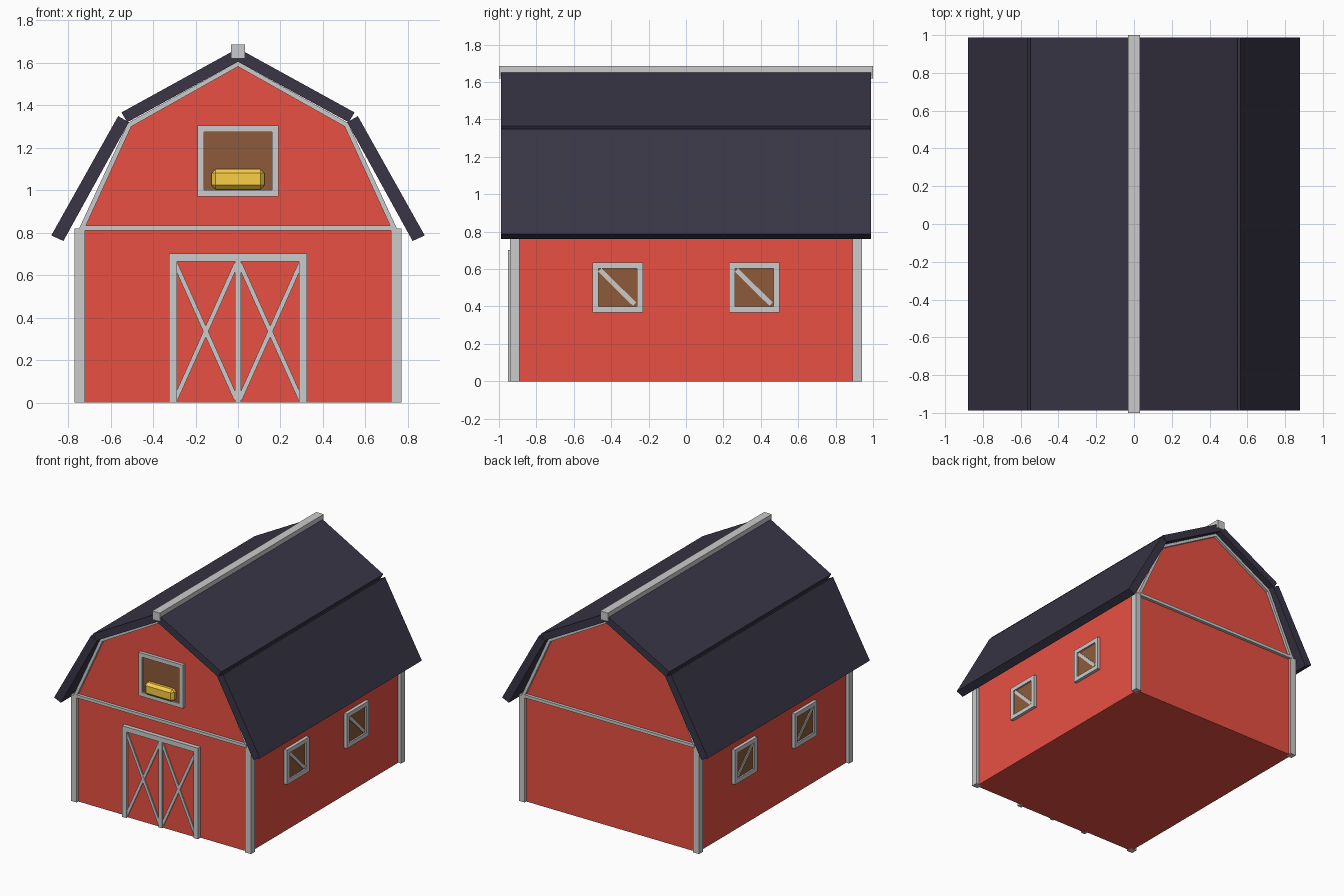
import bpy, bmesh
from mathutils import Vector

if "Cube" in bpy.data.objects:
    bpy.data.objects.remove(bpy.data.objects["Cube"])


def material(name, rgb):
    m = bpy.data.materials.new(name)
    m.diffuse_color = (*rgb, 1)
    m.use_nodes = True
    m.node_tree.nodes["Principled BSDF"].inputs["Base Color"].default_value = m.diffuse_color
    return m


RED = material("red_paint", (0.81, 0.08, 0.054))
ROOF = material("dark_roof", (0.041, 0.036, 0.060))
BROWN = material("brown_wood", (0.27, 0.105, 0.041))
YELLOW = material("hay", (0.95, 0.62, 0.058))


def slab(name, pts, axis, d0, d1, mat=None, faces=None):
    """Extrude flat 2D faces from depth d0 to d1 along the x or y axis."""
    bm = bmesh.new()
    vs = [bm.verts.new((d0, u, v) if axis == "x" else (u, d0, v)) for u, v in pts]
    fs = [bm.faces.new([vs[i] for i in f]) for f in (faces or [range(len(pts))])]
    ext = bmesh.ops.extrude_face_region(bm, geom=fs, use_keep_orig=True)["geom"]
    off = Vector((d1 - d0, 0, 0) if axis == "x" else (0, d1 - d0, 0))
    for g in ext:
        if isinstance(g, bmesh.types.BMVert):
            g.co += off
    bmesh.ops.recalc_face_normals(bm, faces=bm.faces)
    me = bpy.data.meshes.new(name)
    bm.to_mesh(me)
    bm.free()
    if mat:
        me.materials.append(mat)
    ob = bpy.data.objects.new(name, me)
    bpy.context.collection.objects.link(ob)
    return ob


def rect(u0, u1, v0, v1):
    return [(u0, v0), (u1, v0), (u1, v1), (u0, v1)]


def bar(name, p, q, w, axis, d0, d1):
    """Straight batten of width w from p to q."""
    p, q = Vector(p), Vector(q)
    n = (q - p).normalized().orthogonal() * w / 2
    return slab(name, [p + n, p - n, q - n, q + n], axis, d0, d1)


def frame(name, u0, u1, v0, v1, t, axis, d0, d1):
    """Rectangular frame with an open middle."""
    pts = rect(u0, u1, v0, v1) + rect(u0 + t, u1 - t, v0 + t, v1 - t)
    return slab(name, pts, axis, d0, d1,
                faces=[(i, (i + 1) % 4, (i + 1) % 4 + 4, i + 4) for i in range(4)])


WX, WY = 0.745, 0.92

# Barn body with gambrel gables
half = [(WX, 0), (WX, 0.82), (0.515, 1.315)]
slab("barn_body", half + [(0, 1.60)] + [(-x, z) for x, z in reversed(half)],
     "y", -WY, WY, RED)

for s, side in ((-1, "left"), (1, "right")):
    # Roof slabs
    for part, pts in (
            ("upper", [(0, 1.605), (0.521, 1.32), (0.549, 1.366), (0, 1.668)]),
            ("lower", [(0.514, 1.32), (0.822, 0.761), (0.879, 0.787), (0.564, 1.349)])):
        slab(f"{part}_roof_{side}", [(s * x, z) for x, z in pts], "y", -0.988, 0.988, ROOF)
    # Side windows
    for c, pos in ((-0.365, "front"), (0.365, "back")):
        tag = f"{side}_{pos}"
        frame("window_frame_" + tag, c - 0.135, c + 0.135, 0.367, 0.635, 0.033,
              "x", s * (WX - 0.005), s * 0.77)
        slab("window_pane_" + tag, rect(c - 0.11, c + 0.11, 0.39, 0.615),
             "x", s * (WX - 0.005), s * 0.758, BROWN)
        bar("window_brace_" + tag, (c - 0.095, 0.595), (c + 0.09, 0.412), 0.025,
            "x", s * WX, s * 0.764)
    # Corner posts and gable trim at both ends
    for e, end in ((-1, "front"), (1, "back")):
        tag = f"{end}_{side}"
        slab("corner_post_" + tag, rect(s * 0.72, s * 0.77, 0, 0.82),
             "y", e * 0.89, e * 0.94)
        slab("gable_trim_lower_" + tag,
             [(s * x, z) for x, z in [(0.722, 0.82), (0.748, 0.82), (0.518, 1.317), (0.502, 1.30)]],
             "y", e * 0.91, e * 0.94)
        slab("gable_trim_upper_" + tag,
             [(s * x, z) for x, z in [(0.502, 1.30), (0.518, 1.317), (0, 1.605), (0, 1.582)]],
             "y", e * 0.91, e * 0.94)

for e, end in ((-1, "front"), (1, "back")):
    slab("eave_band_" + end, rect(-0.73, 0.73, 0.81, 0.833), "y", e * 0.91, e * 0.943)

# Ridge cap
slab("ridge_cap", rect(-0.032, 0.032, 1.62, 1.686), "y", -1, 1)

# Double door: leaves, surround, centre post and cross braces
slab("door_leaves", rect(-0.31, 0.31, 0, 0.69), "y", -0.91, -0.935, RED)
slab("door_surround", [(-0.325, 0), (-0.287, 0), (-0.287, 0.665), (0.287, 0.665),
                       (0.287, 0), (0.325, 0), (0.325, 0.703), (-0.325, 0.703)],
     "y", -0.91, -0.952)
slab("door_centre_post", rect(-0.015, 0.015, 0, 0.67), "y", -0.91, -0.948)
for s, side in ((-1, "left"), (1, "right")):
    bar(f"door_brace_a_{side}", (s * 0.295, 0.655), (s * 0.008, 0.015), 0.022, "y", -0.91, -0.944)
    bar(f"door_brace_b_{side}", (s * 0.295, 0.015), (s * 0.008, 0.655), 0.022, "y", -0.91, -0.943)

# Loft opening with a hay bale
frame("loft_frame", -0.19, 0.19, 0.97, 1.305, 0.031, "y", -0.91, -0.945)
slab("loft_panel", rect(-0.17, 0.17, 0.99, 1.29), "y", -0.91, -0.934, BROWN)
hay = slab("hay_bale", rect(-0.125, 0.125, 1.004, 1.10), "y", -0.88, -0.975, YELLOW)
bev = hay.modifiers.new("bevel", "BEVEL")
bev.width, bev.segments = 0.02, 1
